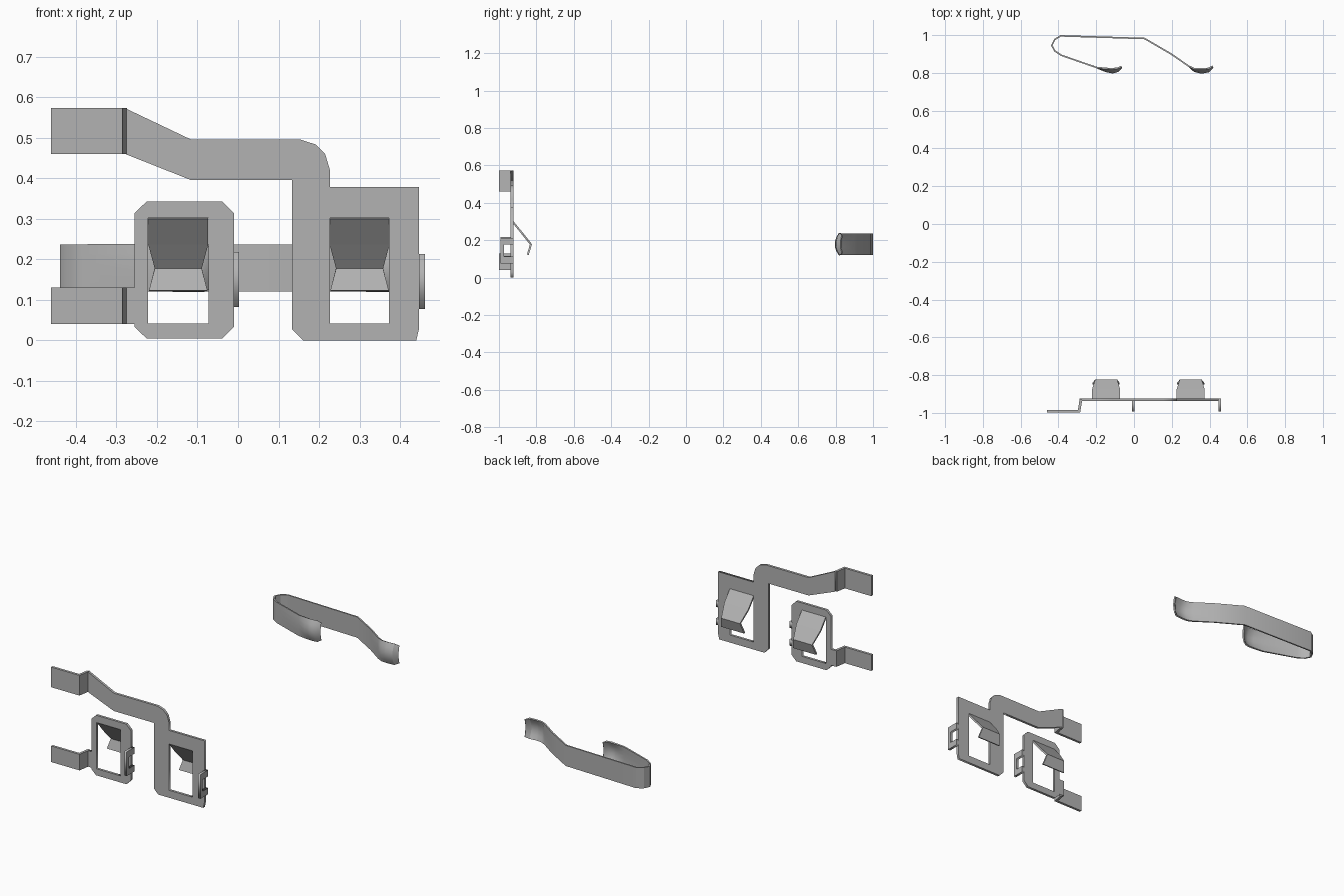
import bpy, bmesh, math

if bpy.data.objects.get("Cube"):
    bpy.data.objects.remove(bpy.data.objects["Cube"], do_unlink=True)

metal = bpy.data.materials.new("grey metal")
metal.use_nodes = True
grey = (0.45, 0.45, 0.45, 1)
metal.diffuse_color = grey
metal.node_tree.nodes["Principled BSDF"].inputs["Base Color"].default_value = grey

T = 0.014        # sheet thickness
PLATE_Y = -0.93  # middle of the upright plates


def activate(ob):
    bpy.ops.object.select_all(action='DESELECT')
    ob.select_set(True)
    bpy.context.view_layer.objects.active = ob


def stamped(name, loops, location, rotation):
    """Flat sheet part: outline plus optional hole, with thickness."""
    cu = bpy.data.curves.new(name, 'CURVE')
    cu.dimensions = '2D'
    cu.fill_mode = 'BOTH'
    cu.extrude = T / 2
    for loop in loops:
        sp = cu.splines.new('POLY')
        sp.points.add(len(loop) - 1)
        for p, (u, v) in zip(sp.points, loop):
            p.co = (u, v, 0, 1)
        sp.use_cyclic_u = True
    ob = bpy.data.objects.new(name, cu)
    bpy.context.collection.objects.link(ob)
    ob.location = location
    ob.rotation_euler = rotation
    activate(ob)
    bpy.ops.object.convert(target='MESH')
    ob = bpy.context.object
    ob.data.materials.clear()
    ob.data.materials.append(metal)
    return ob


def sheet(name, rows, thickness=T, smooth=False):
    """Bent strip: a grid of points given thickness."""
    bm = bmesh.new()
    grid = [[bm.verts.new(p) for p in row] for row in rows]
    for a, b in zip(grid, grid[1:]):
        for i in range(len(a) - 1):
            bm.faces.new((a[i], a[i + 1], b[i + 1], b[i]))
    bmesh.ops.recalc_face_normals(bm, faces=bm.faces)
    me = bpy.data.meshes.new(name)
    bm.to_mesh(me)
    bm.free()
    me.materials.append(metal)
    ob = bpy.data.objects.new(name, me)
    bpy.context.collection.objects.link(ob)
    mod = ob.modifiers.new("thickness", 'SOLIDIFY')
    mod.thickness = thickness
    mod.offset = 0
    mod.use_even_offset = True
    activate(ob)
    bpy.ops.object.modifier_apply(modifier=mod.name)
    if smooth:
        bpy.ops.object.shade_smooth_by_angle(angle=math.radians(30))
    return ob


def rect(u0, u1, v0, v1):
    return [(u0, v0), (u1, v0), (u1, v1), (u0, v1)]


# Upright contact plates with windows
upright = (math.pi / 2, 0, 0)
small = [(-0.226, 0.005), (-0.038, 0.005), (-0.01, 0.033), (-0.01, 0.314),
         (-0.038, 0.342), (-0.226, 0.342), (-0.255, 0.314), (-0.255, 0.13),
         (-0.279, 0.13), (-0.279, 0.04), (-0.255, 0.04), (-0.255, 0.033)]
stamped("small_plate", [small, rect(-0.222, -0.073, 0.042, 0.302)],
        (0, PLATE_Y, 0), upright)

large = [(0.16, 0), (0.44, 0), (0.447, 0.03), (0.447, 0.378), (0.227, 0.378),
         (0.227, 0.42), (0.215, 0.46), (0.192, 0.483), (0.155, 0.495),
         (-0.115, 0.495), (-0.279, 0.573), (-0.279, 0.46), (-0.115, 0.395),
         (0.133, 0.395), (0.133, 0.028)]
stamped("large_plate_and_arm", [large, rect(0.227, 0.373, 0.042, 0.302)],
        (0, PLATE_Y, 0), upright)

# Terminal tabs, stepped forward from the plates
for name, z0, z1 in (("lower_tab", 0.04, 0.13), ("upper_tab", 0.46, 0.573)):
    path = [(-0.461, -0.992), (-0.291, -0.992), (-0.281, PLATE_Y), (-0.27, PLATE_Y)]
    if name == "upper_tab":
        path.pop()
    sheet(name, [[(x, y, z0), (x, y, z1)] for x, y in path])

# Spring tongues bent back out of the windows
for name, cx in (("small_tongue", -0.1475), ("large_tongue", 0.3)):
    profile = [(0.074, PLATE_Y, 0.303), (0.074, -0.878, 0.24),
               (0.058, -0.829, 0.178), (0.072, -0.846, 0.122)]
    sheet(name, [[(cx - w, y, z), (cx + w, y, z)] for w, y, z in profile], 0.01)

# Side hooks: open loops bent forward from the plate edges
hook = [(-0.923, 0.08), (-0.992, 0.08), (-0.992, 0.216), (-0.923, 0.216),
        (-0.923, 0.18), (-0.972, 0.18), (-0.972, 0.115), (-0.923, 0.115)]
for name, x, dz in (("small_hook", -0.004, 0.002), ("large_hook", 0.454, -0.003)):
    stamped(name, [hook], (x, 0, dz), (math.pi / 2, 0, math.pi / 2))

# Contact spring: folded strip with dished ends (x, y, dish depth)
path = [(-0.066, 0.826, 0.008), (-0.085, 0.808, 0.018), (-0.114, 0.80, 0.022),
        (-0.15, 0.808, 0.016), (-0.20, 0.829, 0), (-0.384, 0.893, 0),
        (-0.42, 0.917, 0), (-0.435, 0.946, 0), (-0.42, 0.976, 0),
        (-0.389, 0.996, 0), (0.056, 0.982, 0), (0.2, 0.898, 0),
        (0.289, 0.836, 0), (0.32, 0.808, 0.014), (0.358, 0.799, 0.022),
        (0.395, 0.806, 0.018), (0.417, 0.828, 0.008)]
rows = []
for i, (x, y, dish) in enumerate(path):
    half = 0.048 if i in (0, len(path) - 1) else 0.058
    rows.append([(x, y + dish * t * t, 0.179 + half * t)
                 for t in (-1, -0.6, -0.2, 0.2, 0.6, 1)])
sheet("contact_spring", rows, 0.008, smooth=True)
